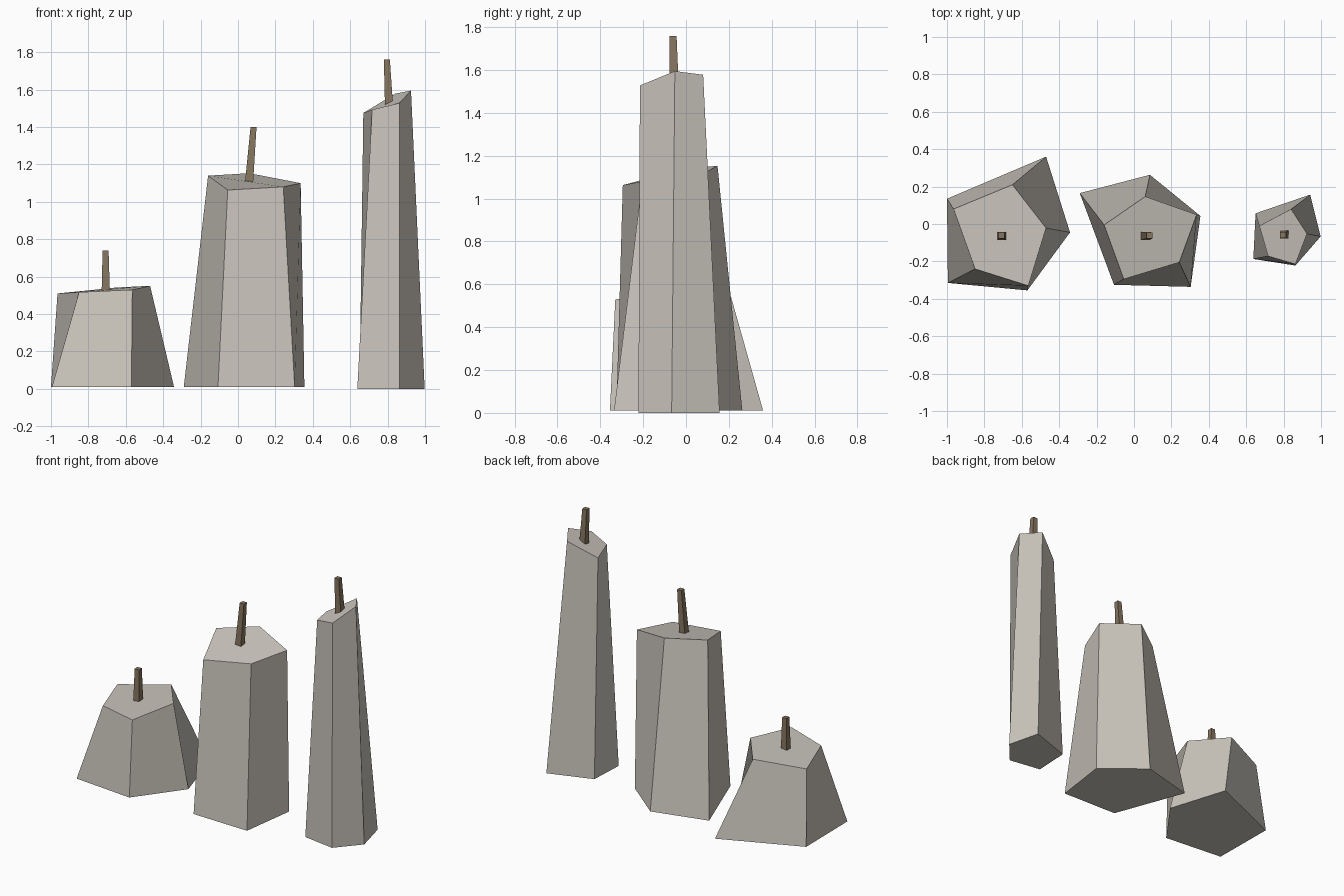
import bpy, bmesh

if "Cube" in bpy.data.objects:
    bpy.data.objects.remove(bpy.data.objects["Cube"])


def material(name, rgb):
    m = bpy.data.materials.new(name)
    m.diffuse_color = (*rgb, 1.0)
    m.use_nodes = True
    m.node_tree.nodes["Principled BSDF"].inputs["Base Color"].default_value = m.diffuse_color
    return m


wax = material("pale_wax", (0.60, 0.565, 0.51))
wick = material("brown_wick", (0.24, 0.18, 0.115))


def loft(name, bottom, top, mat):
    """Solid joining a bottom ring to a top ring, both counter-clockwise."""
    bm = bmesh.new()
    a = [bm.verts.new(p) for p in bottom]
    b = [bm.verts.new(p) for p in top]
    n = len(a)
    for i in range(n):
        j = (i + 1) % n
        bm.faces.new((a[i], a[j], b[j], b[i]))
    bm.faces.new(a[::-1])
    bm.faces.new(b)
    bmesh.ops.recalc_face_normals(bm, faces=bm.faces)
    mesh = bpy.data.meshes.new(name)
    bm.to_mesh(mesh)
    bm.free()
    mesh.materials.append(mat)
    ob = bpy.data.objects.new(name, mesh)
    bpy.context.collection.objects.link(ob)
    return ob


def square(x, y, z, half):
    return [(x + sx * half, y + sy * half, z)
            for sx, sy in ((-1, -1), (1, -1), (1, 1), (-1, 1))]


# Each candle: base height, irregular base pentagon, sloping top pentagon,
# then wick foot and wick tip centres
candles = {
    "short": (0.01,
              [(-0.47, 0.36), (-1.0, 0.135), (-0.995, -0.315), (-0.57, -0.355), (-0.342, -0.045)],
              [(-0.65, 0.21, 0.542), (-0.965, 0.08, 0.51), (-0.85, -0.24, 0.517),
               (-0.565, -0.33, 0.53), (-0.47, -0.022, 0.551)],
              (-0.707, -0.064, 0.52), (-0.708, -0.062, 0.74)),
    "medium": (0.01,
               [(0.085, 0.263), (-0.29, 0.165), (-0.107, -0.325), (0.303, -0.336), (0.355, 0.043)],
               [(0.06, 0.147), (-0.16, -0.005), (-0.055, -0.295), (0.242, -0.205), (0.335, 0.05)],
               (0.058, -0.064, 1.09), (0.083, -0.062, 1.40)),
    "tall": (0.0,
             [(0.942, 0.157), (0.65, 0.057), (0.638, -0.187), (0.863, -0.222), (0.998, -0.067)],
             [(0.84, 0.08, 1.578), (0.67, -0.01, 1.475), (0.717, -0.172, 1.493),
              (0.863, -0.215, 1.528), (0.925, -0.052, 1.595)],
             (0.808, -0.055, 1.50), (0.796, -0.06, 1.76)),
}
medium_tops = (1.153, 1.14, 1.063, 1.08, 1.10)

for size, (z0, base, top, foot, tip) in candles.items():
    if size == "medium":
        top = [(x, y, z) for (x, y), z in zip(top, medium_tops)]
    # Tapered five-sided wax body
    loft(size + "_candle", [(x, y, z0) for x, y in base], top, wax)
    # Leaning, slightly tapered square wick
    loft(size + "_wick", square(*foot, 0.022), square(*tip, 0.016), wick)
